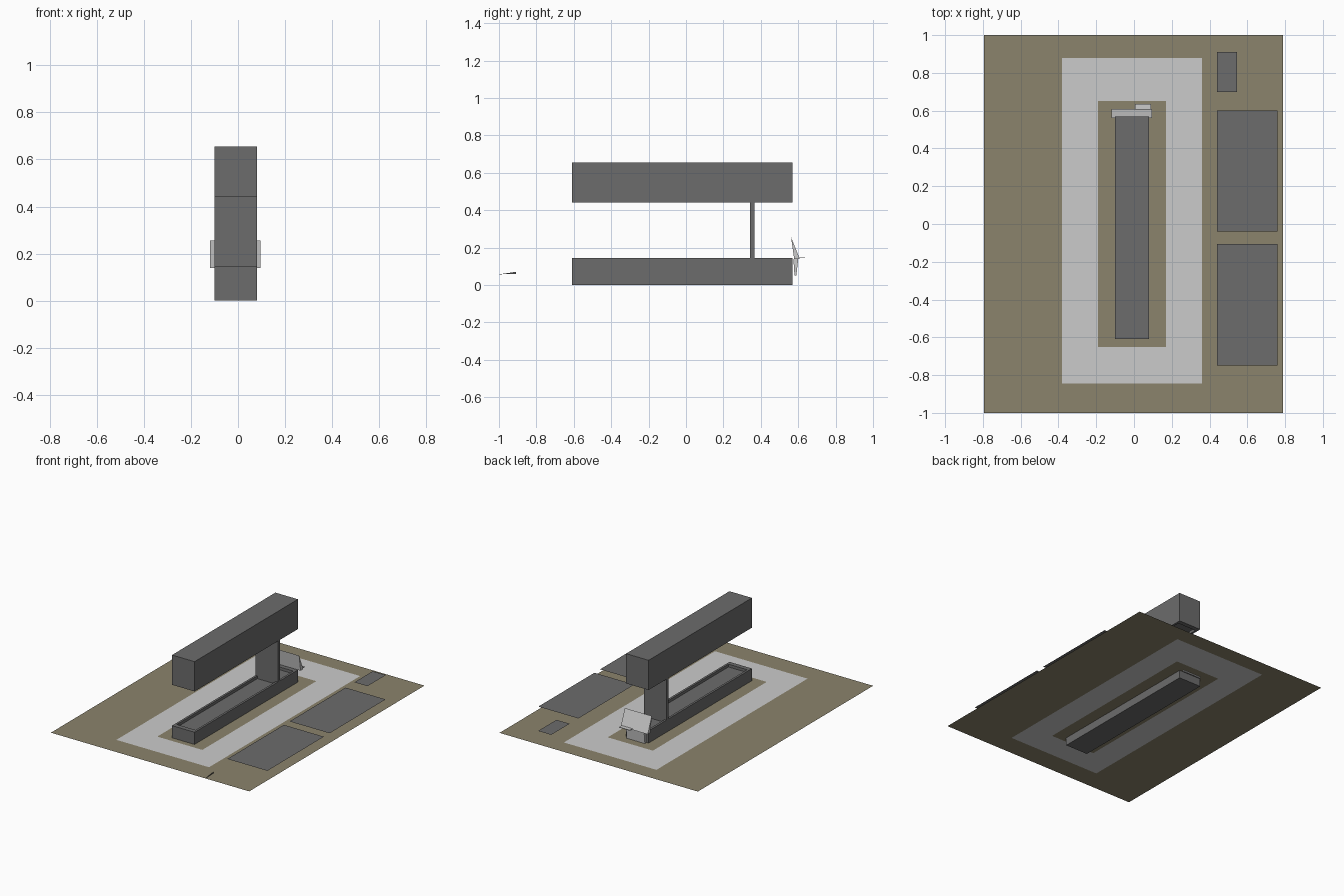
import bpy, bmesh

if "Cube" in bpy.data.objects:
    bpy.data.objects.remove(bpy.data.objects["Cube"])


def material(name, rgb):
    m = bpy.data.materials.new(name)
    m.diffuse_color = (*rgb, 1)
    m.use_nodes = True
    m.node_tree.nodes["Principled BSDF"].inputs["Base Color"].default_value = m.diffuse_color
    return m


DARK = material("dark grey", (0.15, 0.15, 0.15))
SAND = material("sand brown", (0.26, 0.23, 0.15))
PALE = material("pale grey", (0.60, 0.60, 0.60))


def finish(name, bm, *mats):
    me = bpy.data.meshes.new(name)
    bm.to_mesh(me)
    bm.free()
    for m in mats:
        me.materials.append(m)
    ob = bpy.data.objects.new(name, me)
    bpy.context.collection.objects.link(ob)
    return ob


def quad(bm, x0, x1, y0, y1, z):
    return bm.faces.new([bm.verts.new(p) for p in
                         ((x0, y0, z), (x1, y0, z), (x1, y1, z), (x0, y1, z))])


def box_mesh(x0, x1, y0, y1, z0, z1):
    bm = bmesh.new()
    f = quad(bm, x0, x1, y0, y1, z0)
    r = bmesh.ops.extrude_face_region(bm, geom=[f], use_keep_orig=True)
    for v in r["geom"]:
        if isinstance(v, bmesh.types.BMVert):
            v.co.z = z1
    bmesh.ops.recalc_face_normals(bm, faces=bm.faces)
    return bm


def tray(name, z0, z1, direction):
    """Long box whose top (1) or bottom (-1) face is recessed inside a rim."""
    bm = box_mesh(-0.10, 0.08, -0.61, 0.57, z0, z1)
    face = max(bm.faces, key=lambda f: f.calc_center_median().z * direction)
    bmesh.ops.inset_region(bm, faces=[face], thickness=0.022)
    r = bmesh.ops.extrude_face_region(bm, geom=[face])
    bmesh.ops.delete(bm, geom=[face], context="FACES_ONLY")
    for v in r["geom"]:
        if isinstance(v, bmesh.types.BMVert):
            v.co.z -= 0.02 * direction
            # deeper rim at both ends
            v.co.y *= 0.97
    for v in bm.verts:
        if abs(v.co.x + 0.01) < 0.08 and v.co.z * direction > max(z0 * direction, z1 * direction) - 0.005:
            v.co.y *= 0.97
    bmesh.ops.recalc_face_normals(bm, faces=bm.faces)
    return finish(name, bm, DARK)


def prism(name, profile, x0, x1, mat):
    """Extrude a y-z profile along x."""
    bm = bmesh.new()
    f = bm.faces.new([bm.verts.new((x0, y, z)) for y, z in profile])
    r = bmesh.ops.extrude_face_region(bm, geom=[f], use_keep_orig=True)
    for v in r["geom"]:
        if isinstance(v, bmesh.types.BMVert):
            v.co.x = x1
    bmesh.ops.recalc_face_normals(bm, faces=bm.faces)
    return finish(name, bm, mat)


# Ground sheet with a pale rectangular path around the middle
GZ = 0.057
xs = (-0.795, -0.38, -0.19, 0.17, 0.36, 0.79)
ys = (-1.0, -0.845, -0.65, 0.65, 0.88, 1.0)
bm = bmesh.new()
for i in range(5):
    for j in range(5):
        f = quad(bm, xs[i], xs[i + 1], ys[j], ys[j + 1], GZ)
        on_path = 1 <= i <= 3 and 1 <= j <= 3 and (i, j) != (2, 2)
        f.material_index = int(on_path)
bmesh.ops.remove_doubles(bm, verts=bm.verts, dist=1e-4)
finish("ground_sheet", bm, SAND, PALE)

# Flat panels raised above the ground
for name, x1, y0, y1 in (("front_panel", 0.76, -0.75, -0.105),
                         ("middle_panel", 0.76, -0.04, 0.60),
                         ("small_panel", 0.545, 0.70, 0.91)):
    bm = bmesh.new()
    quad(bm, 0.44, x1, y0, y1, 0.102)
    finish(name, bm, DARK)

# Small upright marker at the front edge
bm = bmesh.new()
bm.faces.new([bm.verts.new((0.44, y, z)) for y, z in
              ((-1.0, GZ), (-0.91, GZ + 0.002), (-0.91, 0.07))])
finish("edge_marker", bm, DARK)

# Base tray, overhead beam and the slab joining them
tray("base_tray", 0.0, 0.145, 1)
tray("overhead_beam", 0.44, 0.655, -1)
finish("upright_slab", box_mesh(-0.10, 0.08, 0.342, 0.366, 0.12, 0.465), DARK)

# Tilted board at the back, its tapered holder and a thin ledge
prism("tilted_board", ((0.562, 0.255), (0.608, 0.14), (0.578, 0.14)), -0.12, 0.095, PALE)
prism("board_holder", ((0.574, 0.14), (0.60, 0.14), (0.59, 0.05), (0.58, 0.05)),
      -0.085, 0.06, PALE)
finish("board_ledge", box_mesh(0.005, 0.09, 0.60, 0.635, 0.143, 0.147), PALE)
